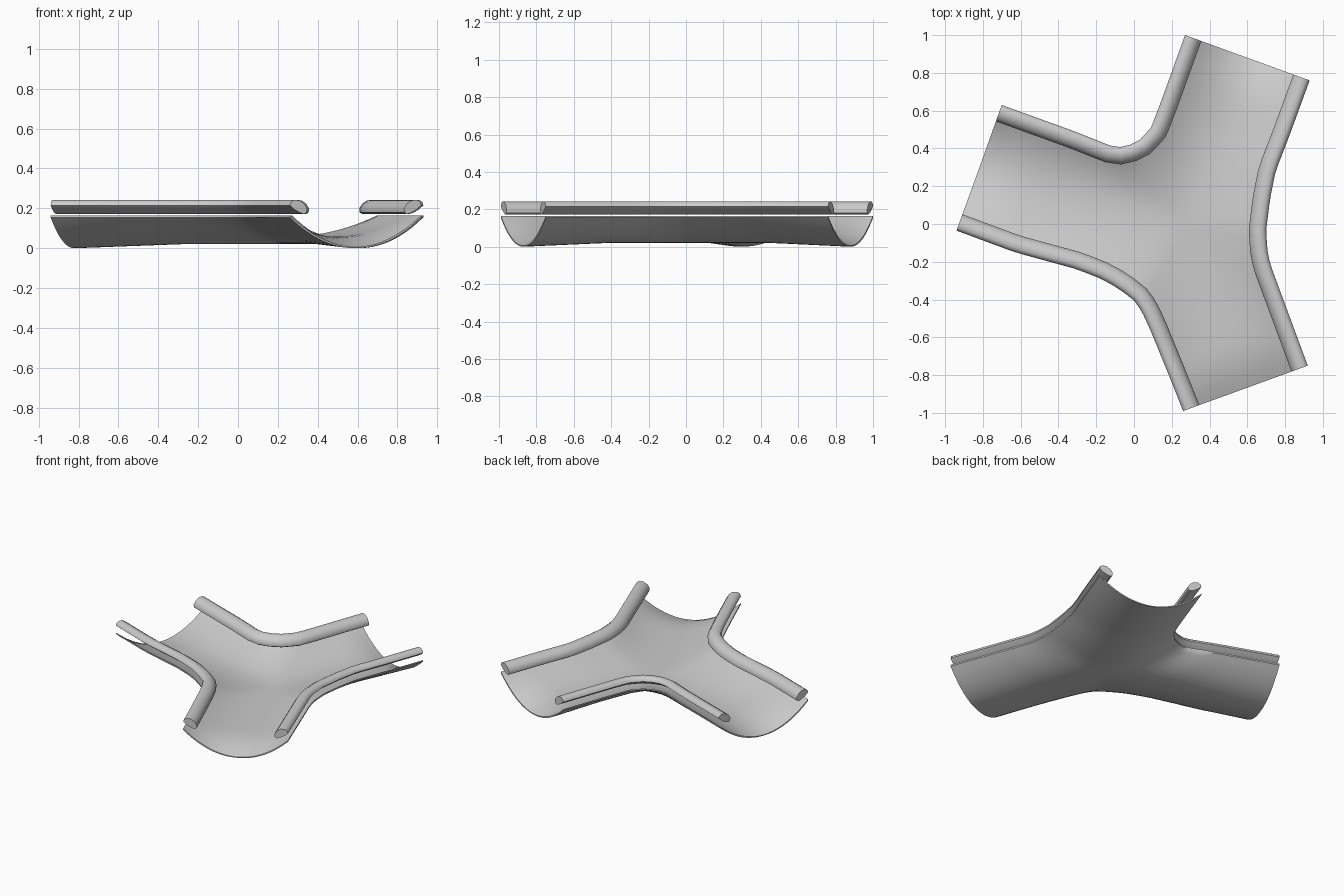
import bpy, bmesh, math
from mathutils import Vector

if "Cube" in bpy.data.objects:
    bpy.data.objects.remove(bpy.data.objects["Cube"])

N = 14    # samples per half edge
M = 12    # samples from rim to centreline

# Plan of the junction: centre, arm end midpoints, and outer edges in two halves
CENTER = Vector((0.25, 0.03))
ENDS = {'A': Vector((-0.82, 0.295)), 'B': Vector((0.60, 0.88)), 'C': Vector((0.59, -0.87))}
EDGES = [
    ('A', 'B', [(-.70, .63), (-.3, .485), (-.10, .405), (-.04, .41), (.03, .445)],
               [(.03, .445), (.09, .51), (.14, .64), (.27, 1.0)]),
    ('B', 'C', [(.93, .76), (.82, .46), (.75, .28), (.72, .13), (.70, -.03)],
               [(.70, -.03), (.705, -.13), (.72, -.21), (.82, -.48), (.92, -.75)]),
    ('C', 'A', [(.26, -.99), (.18, -.79), (.09, -.57), (.04, -.46), (0, -.405)],
               [(0, -.405), (-.05, -.365), (-.15, -.30), (-.3, -.24), (-.63, -.15), (-.94, -.035)]),
]
# Rail section: inset from the edge, height
RAIL = [(0, .215), (.006, .232), (.022, .242), (.052, .24), (.076, .224), (.092, .20),
        (.09, .18), (.076, .171), (.05, .18), (.025, .194)]


def resample(points, n):
    pts = [Vector(p) for p in points]
    lens = [(b - a).length for a, b in zip(pts, pts[1:])]
    total, out = sum(lens), []
    for i in range(n + 1):
        d, k = total * i / n, 0
        while k < len(lens) - 1 and d > lens[k]:
            d -= lens[k]
            k += 1
        out.append(pts[k].lerp(pts[k + 1], min(1, d / lens[k])))
    return out


def edge_and_spine(a, b, h1, h2):
    edge = resample(h1, N) + resample(h2, N)[1:]
    spine = [ENDS[a].lerp(CENTER, i / N) for i in range(N + 1)]
    spine += [CENTER.lerp(ENDS[b], i / N) for i in range(1, N + 1)]
    return edge, spine


def finish(bm, name):
    bmesh.ops.recalc_face_normals(bm, faces=bm.faces)
    me = bpy.data.meshes.new(name)
    bm.to_mesh(me)
    bm.free()
    ob = bpy.data.objects.new(name, me)
    bpy.context.collection.objects.link(ob)
    bpy.ops.object.select_all(action='DESELECT')
    ob.select_set(True)
    bpy.context.view_layer.objects.active = ob
    bpy.ops.object.shade_smooth_by_angle(angle=math.radians(45))
    return ob


# Trough: an inner floor that rolls down at the arm ends, and an outer shell
bm = bmesh.new()
for a, b, h1, h2 in EDGES:
    edge, spine = edge_and_spine(a, b, h1, h2)
    rows = []
    for i, (e, s) in enumerate(zip(edge, spine)):
        t = min(i, 2 * N - i) / N               # 0 at arm end, 1 at centre
        w = min(1, t / 0.28)
        w = w * (2 - w)
        low = 0.02 * min(1, t / 0.5)
        high = 0.006 + 0.052 * w
        row = []
        for j in range(M + 1):                  # inner surface, centre to rim
            u = j / M
            p = s.lerp(e, u)
            row.append(bm.verts.new((p.x, p.y, high + (0.165 - high) * u ** 2)))
        for j in range(M, -1, -1):              # outer surface, rim to centre
            u = j / M
            p = s.lerp(e, u)
            row.append(bm.verts.new((p.x, p.y, low + (0.155 - low) * u ** 2.1)))
        rows.append(row)
    for r, q in zip(rows, rows[1:]):
        for j in range(len(r) - 1):
            bm.faces.new((r[j], r[j + 1], q[j + 1], q[j]))
    for r in (rows[0], rows[-1]):               # thin end faces
        k = len(r) - 1
        for j in range(M):
            bm.faces.new((r[j], r[j + 1], r[k - j - 1], r[k - j]))
bmesh.ops.remove_doubles(bm, verts=bm.verts, dist=0.0005)
finish(bm, 'trough')

# Rails floating just above each rim
for (a, b, h1, h2), name in zip(EDGES, ('rear_rail', 'right_rail', 'front_rail')):
    edge, spine = edge_and_spine(a, b, h1, h2)
    bm = bmesh.new()
    rings = []
    for i, (e, s) in enumerate(zip(edge, spine)):
        if i in (0, 2 * N):
            n = (s - e).normalized()
        else:
            t = (edge[i + 1] - edge[i - 1]).normalized()
            n = Vector((-t.y, t.x))
            if n.dot(s - e) < 0:
                n = -n
        rings.append([bm.verts.new((e.x + n.x * d, e.y + n.y * d, z)) for d, z in RAIL])
    for r, q in zip(rings, rings[1:]):
        for j in range(len(r)):
            k = (j + 1) % len(r)
            bm.faces.new((r[j], r[k], q[k], q[j]))
    bm.faces.new(rings[0])
    bm.faces.new(rings[-1])
    finish(bm, name)
